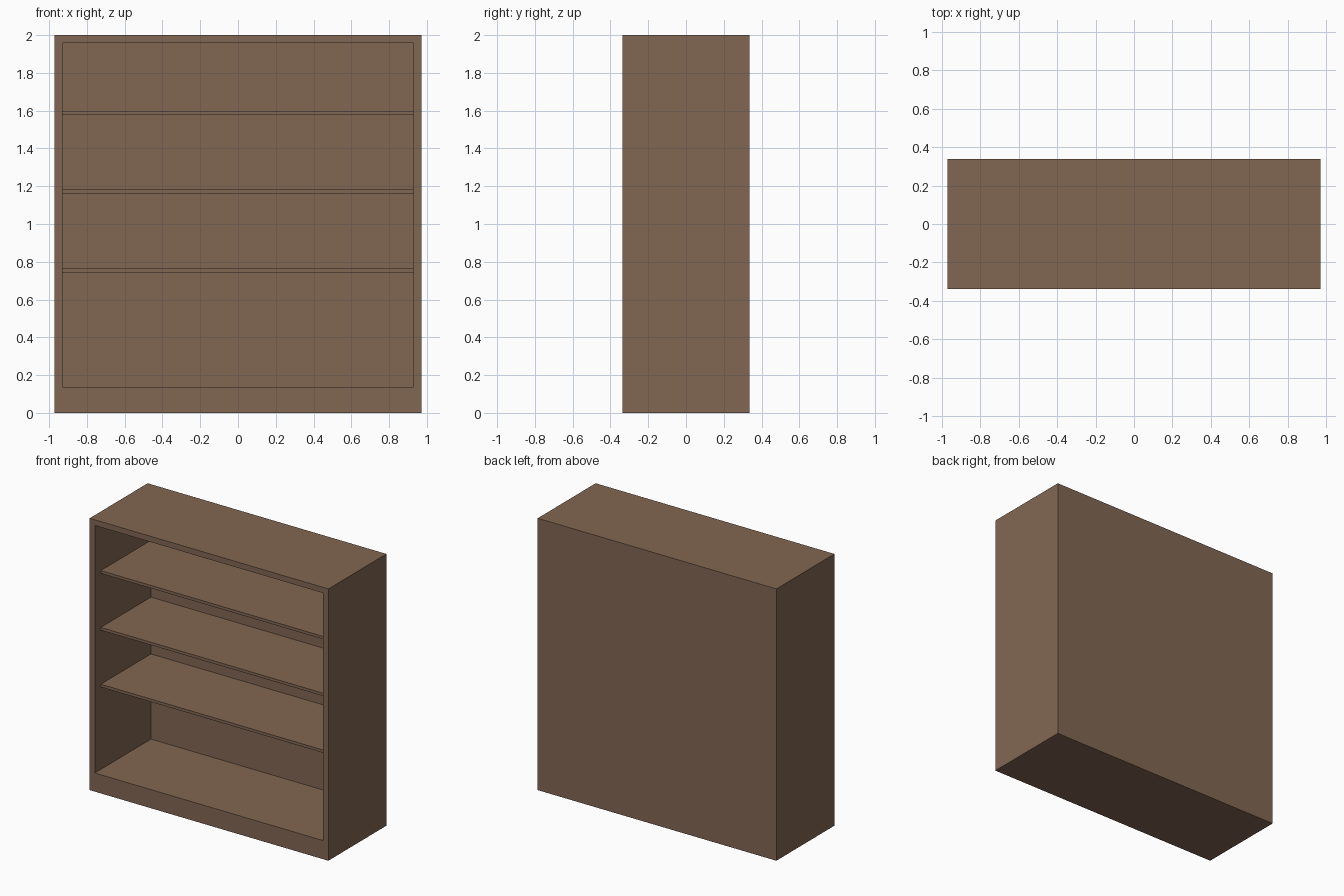
import bpy
import bmesh
from mathutils import Matrix, Vector

cube = bpy.data.objects.get("Cube")
if cube:
    bpy.data.objects.remove(cube, do_unlink=True)

WIDTH, DEPTH, HEIGHT = 1.943, 0.674, 2.0
FRAME, BACK, BASE = 0.042, 0.021, 0.137
SHELF, SETBACK = 0.021, 0.07

wood = bpy.data.materials.new("brown wood")
wood.use_nodes = True
colour = (0.222, 0.134, 0.084, 1)
wood.diffuse_color = colour
wood.node_tree.nodes["Principled BSDF"].inputs["Base Color"].default_value = colour


def box(bm, size, centre):
    matrix = Matrix.Translation(centre) @ Matrix.Diagonal((*size, 1))
    bmesh.ops.create_cube(bm, size=1, matrix=matrix)


def finish(bm, name):
    bmesh.ops.recalc_face_normals(bm, faces=bm.faces)
    mesh = bpy.data.meshes.new(name)
    bm.to_mesh(mesh)
    bm.free()
    mesh.materials.append(wood)
    bpy.context.collection.objects.link(bpy.data.objects.new(name, mesh))


# Carcass: one solid block with the opening inset and pushed in from the front
bm = bmesh.new()
box(bm, (WIDTH, DEPTH, HEIGHT), (0, 0, HEIGHT / 2))
bm.normal_update()
front = min(bm.faces, key=lambda f: f.calc_center_median().y)
bmesh.ops.inset_region(bm, faces=[front], thickness=FRAME, use_even_offset=True)
for v in front.verts:
    if v.co.z < HEIGHT / 2:
        v.co.z = BASE
inner = bmesh.ops.extrude_discrete_faces(bm, faces=[front])["faces"][0]
bmesh.ops.translate(bm, verts=inner.verts, vec=Vector((0, DEPTH - BACK, 0)))
finish(bm, "bookcase_carcass")

# Three evenly spaced shelves, set back from the front edge
shelf_depth = DEPTH - BACK - SETBACK
for name, z in (("lower", 0.753), ("middle", 1.171), ("upper", 1.589)):
    bm = bmesh.new()
    box(bm, (WIDTH - 2 * FRAME, shelf_depth, SHELF), (0, (SETBACK - BACK) / 2, z))
    finish(bm, name + "_shelf")
